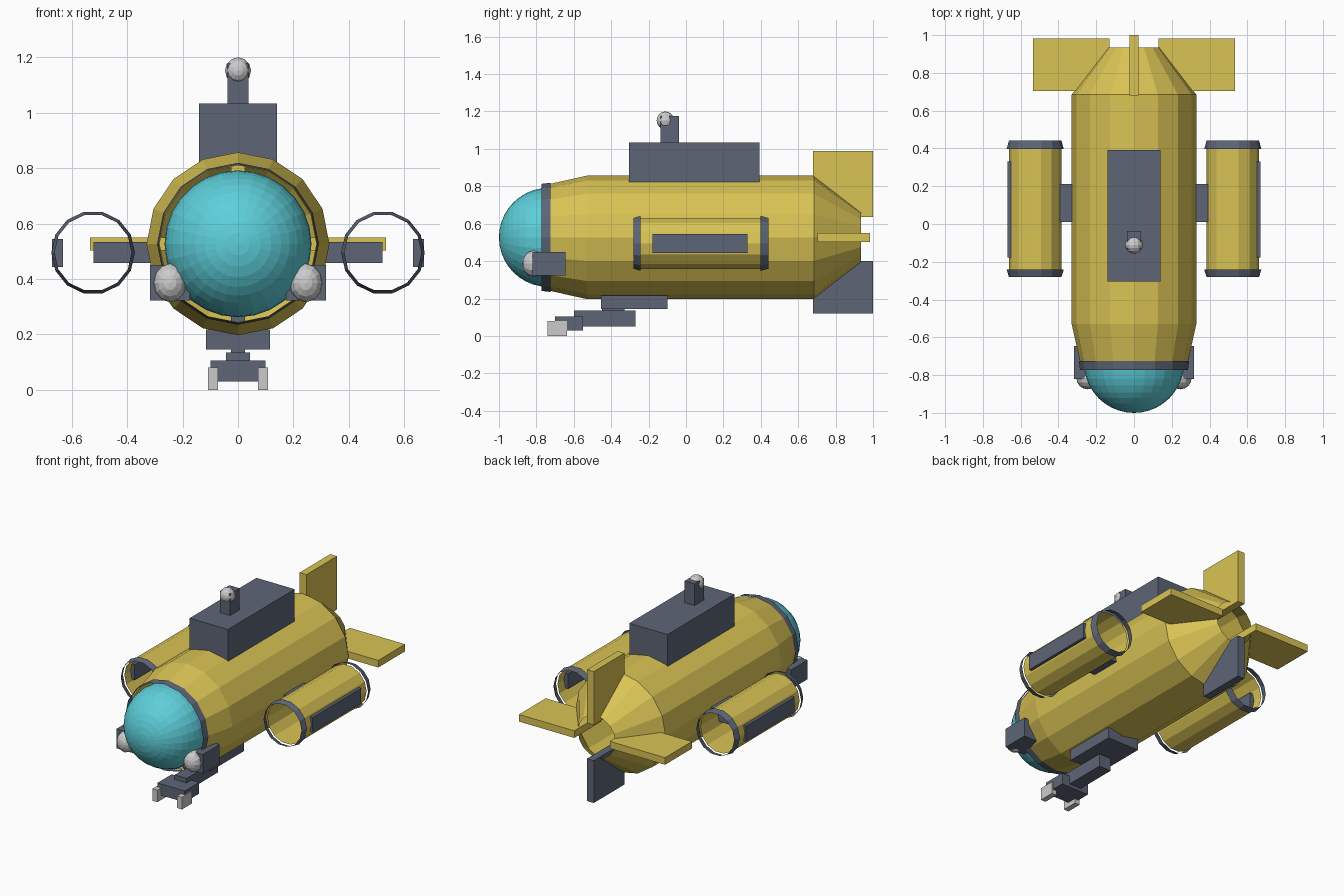
import bpy, bmesh, math
from mathutils import Matrix

if "Cube" in bpy.data.objects:
    bpy.data.objects.remove(bpy.data.objects["Cube"])


def material(name, rgb):
    m = bpy.data.materials.new(name)
    m.diffuse_color = (*rgb, 1)
    m.use_nodes = True
    m.node_tree.nodes["Principled BSDF"].inputs["Base Color"].default_value = m.diffuse_color
    return m


YELLOW = material("yellow_paint", (0.70, 0.55, 0.09))
SLATE = material("slate_metal", (0.11, 0.13, 0.18))
GLASS = material("teal_glass", (0.11, 0.62, 0.70))
LIGHT = material("light_metal", (0.72, 0.72, 0.72))


def finish(name, bm, mat):
    bmesh.ops.recalc_face_normals(bm, faces=bm.faces)
    me = bpy.data.meshes.new(name)
    bm.to_mesh(me)
    bm.free()
    me.materials.append(mat)
    ob = bpy.data.objects.new(name, me)
    bpy.context.collection.objects.link(ob)
    return ob


def box(name, x, y, z, mat):
    """Box from (min, max) ranges on each axis."""
    bm = bmesh.new()
    bmesh.ops.create_cube(bm, size=1)
    for v in bm.verts:
        v.co = [(r[0] + r[1]) / 2 + c * (r[1] - r[0]) for c, r in zip(v.co, (x, y, z))]
    return finish(name, bm, mat)


def shell(name, profile, cx, cz, sides, mat):
    """Open tube along y from (y, radius) points."""
    bm = bmesh.new()
    rings = []
    for y, r in profile:
        angles = [2 * math.pi * i / sides for i in range(sides)]
        rings.append([bm.verts.new((cx + r * math.cos(a), y, cz + r * math.sin(a))) for a in angles])
    for a, b in zip(rings, rings[1:]):
        for i in range(sides):
            j = (i + 1) % sides
            bm.faces.new((a[i], a[j], b[j], b[i]))
    return finish(name, bm, mat)


def ball(name, centre, radii, u, v, mat):
    """Faceted ball with its poles along y."""
    bm = bmesh.new()
    bmesh.ops.create_uvsphere(bm, u_segments=u, v_segments=v, radius=1)
    bmesh.ops.rotate(bm, verts=bm.verts, matrix=Matrix.Rotation(math.pi / 2, 3, 'X'))
    bmesh.ops.scale(bm, verts=bm.verts, vec=radii)
    bmesh.ops.translate(bm, verts=bm.verts, vec=centre)
    return finish(name, bm, mat)


def span(s, a, b):
    return tuple(sorted((s * a, s * b)))


# Hull, nose ring and dome
HZ = 0.527
shell("hull", [(-0.74, 0.283), (-0.53, 0.33), (0.685, 0.33), (0.935, 0.137)], 0, HZ, 16, YELLOW)
shell("nose_ring", [(-0.772, 0.286), (-0.725, 0.292)], 0, HZ, 16, SLATE)
ball("dome", (0, -0.735, HZ), (0.265, 0.265, 0.265), 28, 20, GLASS)

# Tower and periscope
box("tower", (-0.14, 0.14), (-0.305, 0.393), (0.82, 1.034), SLATE)
box("periscope_mast", (-0.037, 0.037), (-0.136, -0.037), (1.03, 1.177), SLATE)
ball("periscope_ball", (0, -0.11, 1.152), (0.047, 0.047, 0.048), 12, 8, LIGHT)

# Tail fins
box("upper_fin", (-0.025, 0.025), (0.68, 1.0), (0.637, 0.99), YELLOW)
box("lower_fin", (-0.025, 0.025), (0.68, 1.0), (0.12, 0.40), SLATE)

# Paired parts
TX, TZ = 0.523, 0.495
for s, side in ((-1, "left"), (1, "right")):
    box(side + "_fin", span(s, 0.13, 0.535), (0.703, 0.983), (0.503, 0.55), YELLOW)
    # Thruster
    shell(side + "_thruster_tube", [(-0.242, 0.14), (0.398, 0.14)], s * TX, TZ, 14, YELLOW)
    shell(side + "_thruster_front_ring", [(-0.281, 0.139), (-0.242, 0.151)], s * TX, TZ, 14, SLATE)
    shell(side + "_thruster_rear_ring", [(0.398, 0.151), (0.441, 0.139)], s * TX, TZ, 14, SLATE)
    box(side + "_thruster_pylon", span(s, 0.30, 0.522), (0.01, 0.213), (0.457, 0.533), SLATE)
    box(side + "_thruster_plate", span(s, 0.632, 0.671), (-0.178, 0.33), (0.444, 0.545), SLATE)
    # Headlamp
    box(side + "_lamp_mount", span(s, 0.173, 0.317), (-0.82, -0.645), (0.323, 0.45), SLATE)
    ball(side + "_lamp", (s * 0.245, -0.815, 0.386), (0.06, 0.06, 0.07), 12, 8, LIGHT)
    # Gripper finger
    box(side + "_claw", span(s, 0.072, 0.108), (-0.74, -0.637), (0.0, 0.08), LIGHT)

# Belly skid and gripper arm
box("belly_skid", (-0.115, 0.115), (-0.455, -0.10), (0.145, 0.217), SLATE)
box("arm_joint", (-0.025, 0.025), (-0.45, -0.33), (0.12, 0.15), SLATE)
box("arm", (-0.044, 0.044), (-0.60, -0.27), (0.05, 0.135), SLATE)
box("wrist", (-0.10, 0.10), (-0.70, -0.55), (0.03, 0.105), SLATE)
